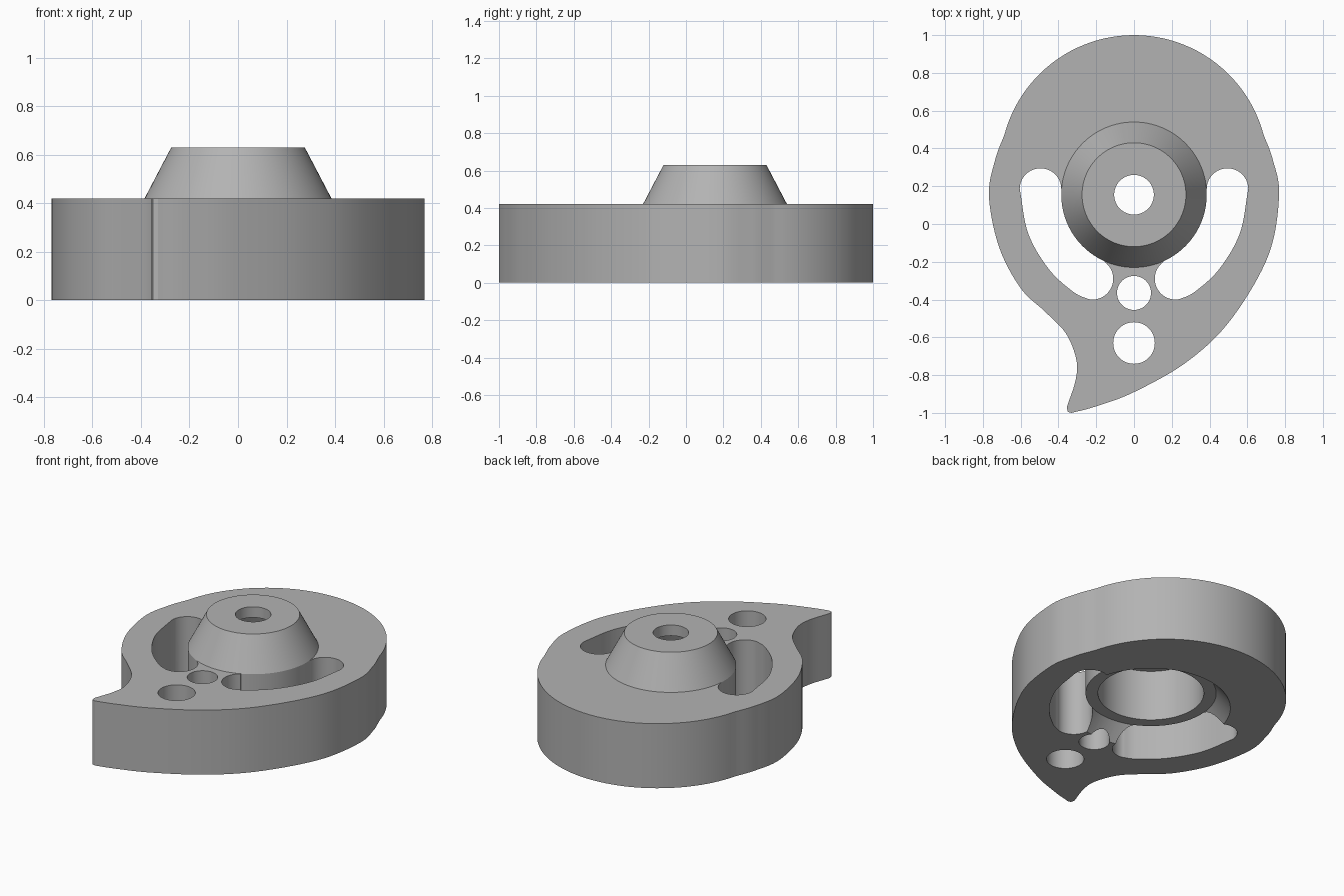
import bpy, bmesh, math
from mathutils import Vector

if "Cube" in bpy.data.objects:
    bpy.data.objects.remove(bpy.data.objects["Cube"], do_unlink=True)

HUB_Y = 0.155
PLATE_H = 0.42

grey = bpy.data.materials.new("plain grey")
grey.use_nodes = True
grey.diffuse_color = (0.45, 0.45, 0.45, 1)
grey.node_tree.nodes["Principled BSDF"].inputs["Base Color"].default_value = grey.diffuse_color


def finish(name, bm):
    bmesh.ops.recalc_face_normals(bm, faces=bm.faces)
    mesh = bpy.data.meshes.new(name)
    bm.to_mesh(mesh)
    bm.free()
    mesh.materials.append(grey)
    obj = bpy.data.objects.new(name, mesh)
    bpy.context.collection.objects.link(obj)
    return obj


def smooth_path(points, steps=10):
    """Open Catmull-Rom path through the points."""
    p = [Vector(q) for q in points]
    p = [2 * p[0] - p[1]] + p + [2 * p[-1] - p[-2]]
    out = []
    for a, b, c, d in zip(p, p[1:], p[2:], p[3:]):
        for i in range(steps):
            t = i / steps
            out.append(0.5 * (2 * b + (c - a) * t + (2 * a - 5 * b + 4 * c - d) * t**2
                              + (3 * b - a - 3 * c + d) * t**3))
    return out + [p[-2]]


def arc(cx, cy, r, start, end, n=20):
    angles = [math.radians(start + (end - start) * i / n) for i in range(n + 1)]
    return [Vector((cx + r * math.cos(a), cy + r * math.sin(a))) for a in angles]


def prism(name, outline, z0, z1):
    bm = bmesh.new()
    pts = []
    for q in outline:
        if not pts or (q - pts[-1]).length > 0.001:
            pts.append(q)
    if (pts[0] - pts[-1]).length < 0.001:
        pts.pop()
    face = bm.faces.new([bm.verts.new((q.x, q.y, z0)) for q in pts])
    top = bmesh.ops.extrude_face_region(bm, geom=[face])["geom"]
    moved = [v for v in top if isinstance(v, bmesh.types.BMVert)]
    bmesh.ops.translate(bm, vec=(0, 0, z1 - z0), verts=moved)
    return finish(name, bm)


def lathe(name, profile, closed, n=96):
    """Spin a radius/height profile about the hub axis."""
    bm = bmesh.new()
    rings = [[bm.verts.new((r * math.cos(math.tau * i / n),
                            HUB_Y + r * math.sin(math.tau * i / n), z))
              for i in range(n)] for r, z in profile]
    pairs = list(zip(rings, rings[1:]))
    if closed:
        pairs.append((rings[-1], rings[0]))
    else:
        bm.faces.new(rings[0])
        bm.faces.new(rings[-1])
    for a, b in pairs:
        for i in range(n):
            j = (i + 1) % n
            bm.faces.new((a[i], a[j], b[j], b[i]))
    return finish(name, bm)


# Plate: snail-shaped outline with a hooked tip
crown = arc(0, 0.29, 0.71, 165, 15, 48)
right_flank = smooth_path([crown[-1], (0.735, 0.34), (0.768, 0.15), (0.71, -0.17), (0.51, -0.51),
                           (0.28, -0.73), (0, -0.89), (-0.2, -0.965), (-0.33, -1.0)])
tip = [Vector((-0.35, -0.995)), Vector((-0.356, -0.97))]
left_flank = smooth_path([(-0.356, -0.97), (-0.31, -0.83), (-0.305, -0.72), (-0.36, -0.58),
                          (-0.47, -0.465), (-0.60, -0.34), (-0.715, -0.12), (-0.768, 0.15),
                          (-0.735, 0.34), crown[0]])
plate = prism("cam_plate", crown + right_flank + tip + left_flank, 0, PLATE_H)

# Cutters: two curved slots, two round holes, hub opening, flared underside pocket
slot = (arc(0.495, 0.185, 0.11, 180, 0)
        + smooth_path([(0.605, 0.185), (0.56, -0.05), (0.45, -0.24), (0.32, -0.36), (0.24, -0.398)])
        + arc(0.22, -0.29, 0.11, 270, 125)
        + [Vector((0.2, 0)), Vector((0.25, 0.1))])
mirrored = [Vector((-q.x, q.y)) for q in slot]
cutters = [prism("slot_cutter_left", slot, -0.1, 0.6),
           prism("slot_cutter_right", mirrored, -0.1, 0.6),
           prism("small_hole_cutter", arc(0, -0.365, 0.09, 0, 360, 48), -0.1, 0.6),
           prism("large_hole_cutter", arc(0, -0.63, 0.11, 0, 360, 48), -0.1, 0.6),
           lathe("hub_opening_cutter", [(0.383, -0.1), (0.383, 0.6)], False),
           lathe("pocket_cutter", [(0.51, -0.05), (0.385, 0.1)], False)]
for cutter in cutters:
    cutter.hide_render = True
    mod = plate.modifiers.new(cutter.name, "BOOLEAN")
    mod.operation = "DIFFERENCE"
    mod.solver = "EXACT"
    mod.object = cutter
bpy.context.view_layer.objects.active = plate
for mod in list(plate.modifiers):
    bpy.ops.object.modifier_apply(modifier=mod.name)
for cutter in cutters:
    bpy.data.objects.remove(cutter, do_unlink=True)

# Hub: hollow sleeve with a tapered top and a bored cap
hub = lathe("tapered_hub", [(0.385, 0.1), (0.385, PLATE_H), (0.275, 0.63), (0.105, 0.63),
                            (0.105, 0.56), (0.22, 0.56), (0.27, 0.43), (0.312, 0.43),
                            (0.312, 0.1)], True)

for obj in (plate, hub):
    bpy.ops.object.select_all(action="DESELECT")
    obj.select_set(True)
    bpy.context.view_layer.objects.active = obj
    bpy.ops.object.shade_smooth_by_angle(angle=math.radians(25))
